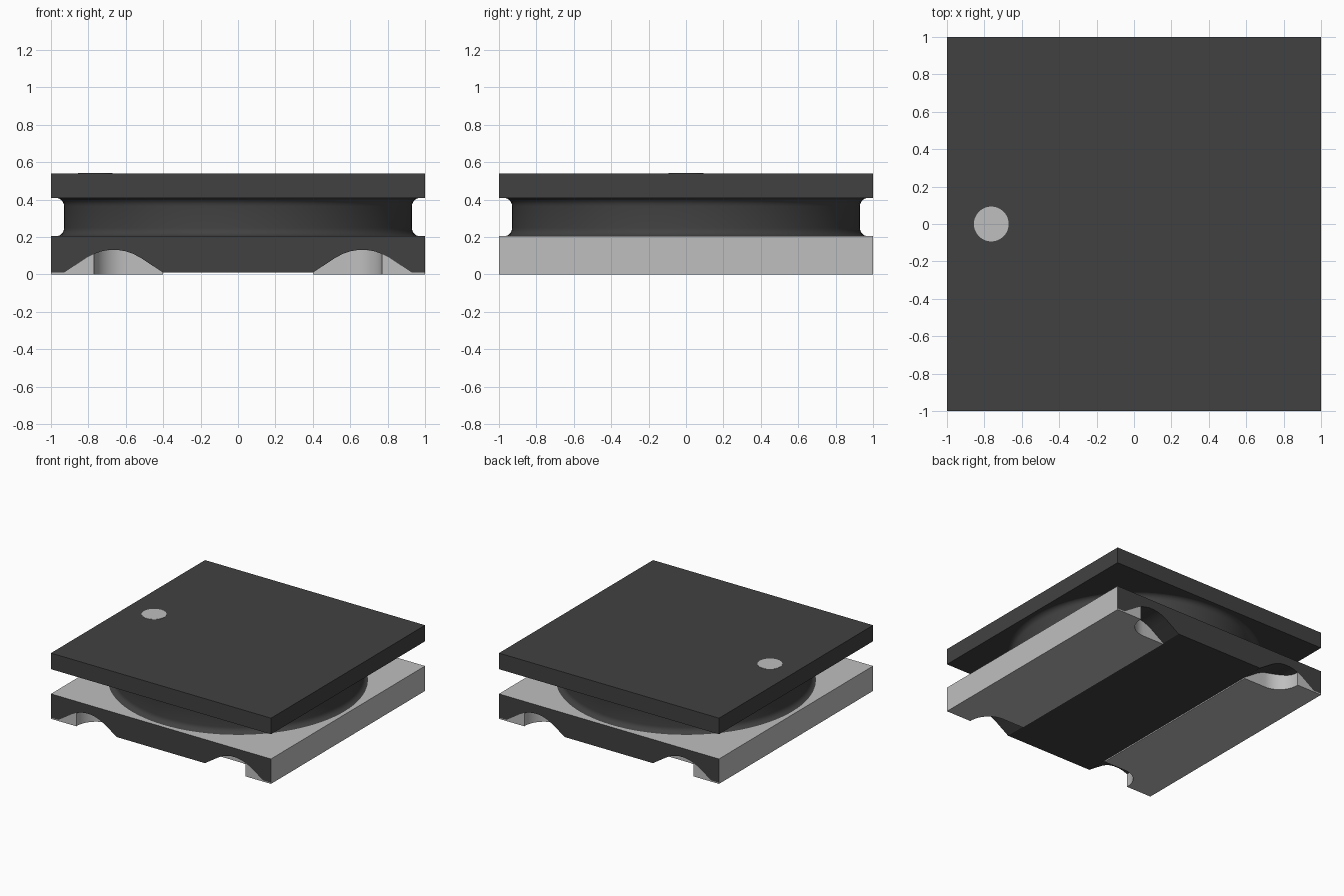
import bpy, bmesh, math

if "Cube" in bpy.data.objects:
    bpy.data.objects.remove(bpy.data.objects["Cube"], do_unlink=True)


def material(name, rgb):
    m = bpy.data.materials.new(name)
    m.use_nodes = True
    m.diffuse_color = (*rgb, 1)
    bsdf = next(n for n in m.node_tree.nodes if n.type == 'BSDF_PRINCIPLED')
    bsdf.inputs["Base Color"].default_value = (*rgb, 1)
    return m


DARK = material("charcoal", (0.053, 0.053, 0.053))
GREY = material("light grey", (0.52, 0.52, 0.52))


def finish(bm, name, mats, smooth=False):
    bmesh.ops.recalc_face_normals(bm, faces=bm.faces)
    me = bpy.data.meshes.new(name)
    bm.to_mesh(me)
    bm.free()
    for m in mats:
        me.materials.append(m)
    ob = bpy.data.objects.new(name, me)
    bpy.context.collection.objects.link(ob)
    if smooth:
        bpy.ops.object.select_all(action='DESELECT')
        ob.select_set(True)
        bpy.context.view_layer.objects.active = ob
        bpy.ops.object.shade_smooth_by_angle(angle=math.radians(30))
    return ob


def loft(bm, rings):
    """Join equal-length closed rings with quads and cap both ends."""
    loops = [[bm.verts.new(p) for p in r] for r in rings]
    n = len(loops[0])
    for a, b in zip(loops, loops[1:]):
        for i in range(n):
            j = (i + 1) % n
            bm.faces.new((a[i], a[j], b[j], b[i]))
    bm.faces.new(loops[0])
    bm.faces.new(loops[-1])


# Groove cross-section (x, z), shared by the base plate and the strips
BELL = [(0.40, 0.01), (0.52, 0.089), (0.56, 0.110), (0.60, 0.124), (0.64, 0.131),
        (0.69, 0.131), (0.73, 0.124), (0.77, 0.110), (0.81, 0.089), (0.93, 0.01)]


def groove_height(x):
    for (x0, z0), (x1, z1) in zip(BELL, BELL[1:]):
        if x0 <= x <= x1:
            return z0 + (z1 - z0) * (x - x0) / (x1 - x0)
    return 0.01


# Base plate: grooved section run front to back, light grey on its sides
half = BELL + [(1, 0.01), (1, 0.205)]
section = half + [(-x, z) for x, z in reversed(half)]
bm = bmesh.new()
loft(bm, [[(x, y, z) for x, z in section] for y in (-1, 1)])
for f in bm.faces:
    if all(abs(v.co.x) > 0.999 for v in f.verts):
        f.material_index = 1
finish(bm, "base_plate", [DARK, GREY], smooth=True)

# Grip strips: fill the grooves, with a rounded bite out of each end
R = 0.17
stations = [(0.40, 0.82), (0.52, 0.82), (0.56, 0.82)]
stations += [(0.60 + R * math.sin(a), 0.99 - R * math.cos(a))
             for a in (math.pi / 2 * i / 12 for i in range(13))]
stations += [(0.77, 1), (0.81, 1), (0.93, 1), (1, 1)]
for side, label in ((1, "left"), (-1, "right")):
    bm = bmesh.new()
    loft(bm, [[(side * x, -e, 0), (side * x, e, 0),
               (side * x, e, groove_height(x)), (side * x, -e, groove_height(x))]
              for x, e in stations])
    finish(bm, label + "_grip_strip", [GREY], smooth=True)

# Round neck with a fillet into each plate
F, NECK, LOW, HIGH = 0.045, 0.93, 0.204, 0.41
quarter = [math.pi / 2 * i / 6 for i in range(7)]
profile = [(NECK + F - F * math.sin(a), LOW + F - F * math.cos(a)) for a in quarter]
profile += [(r, LOW + HIGH - z) for r, z in reversed(profile)]
bm = bmesh.new()
SEG = 96
loft(bm, [[(r * math.cos(2 * math.pi * i / SEG), r * math.sin(2 * math.pi * i / SEG), z)
           for i in range(SEG)] for r, z in profile])
finish(bm, "neck", [DARK], smooth=True)

# Top plate
bm = bmesh.new()
loft(bm, [[(-1, -1, z), (1, -1, z), (1, 1, z), (-1, 1, z)] for z in (0.408, 0.54)])
finish(bm, "top_plate", [DARK])

# Round marker dot let into the top
bm = bmesh.new()
loft(bm, [[(-0.763 + 0.093 * math.cos(math.tau * i / 48), 0.093 * math.sin(math.tau * i / 48), z)
           for i in range(48)] for z in (0.536, 0.542)])
finish(bm, "marker_dot", [GREY], smooth=True)
